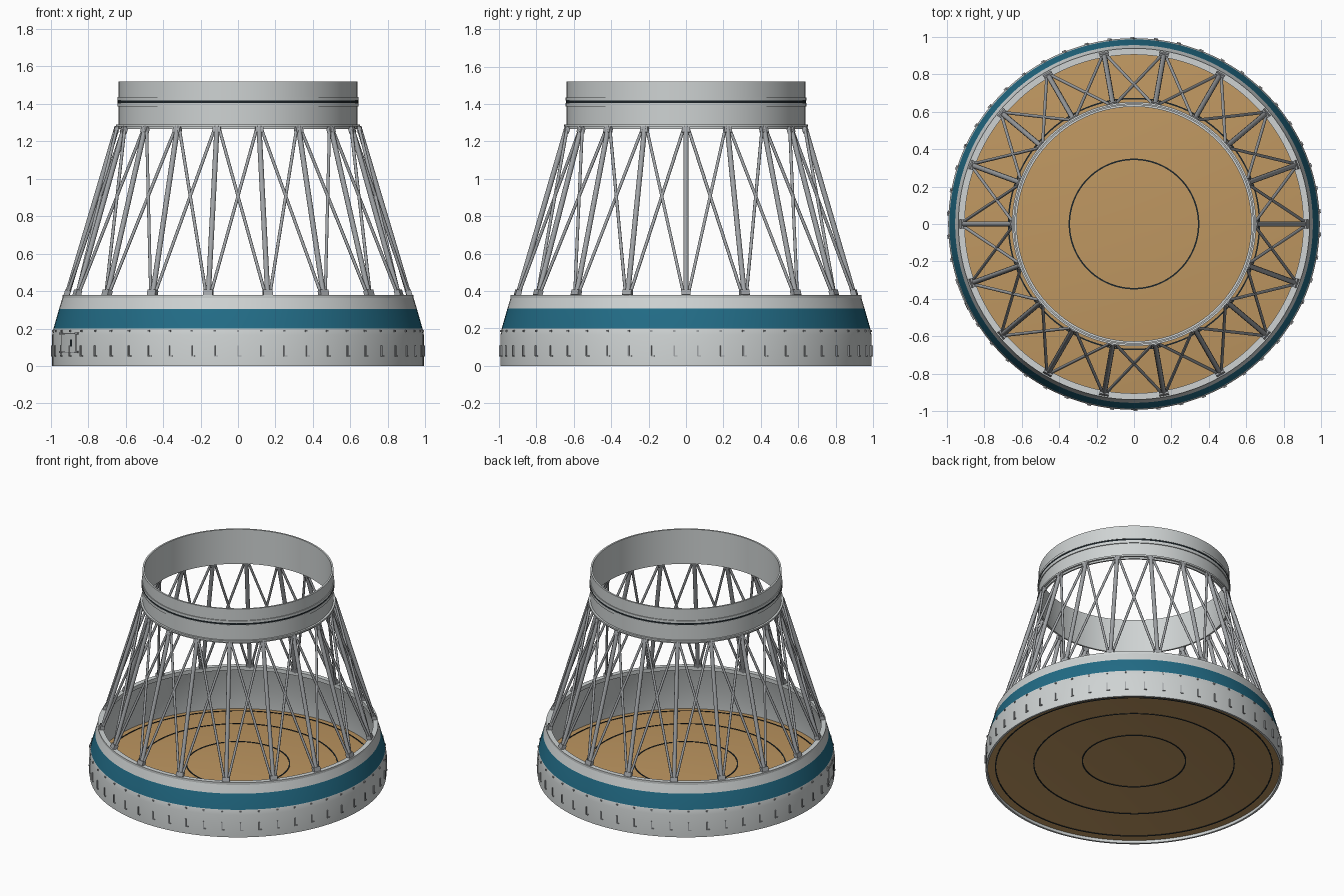
import bpy, bmesh, math
from mathutils import Vector, Matrix

cube = bpy.data.objects.get("Cube")
if cube:
    bpy.data.objects.remove(cube, do_unlink=True)


def material(name, rgb):
    m = bpy.data.materials.new(name)
    m.use_nodes = True
    m.diffuse_color = (*rgb, 1)
    m.node_tree.nodes["Principled BSDF"].inputs["Base Color"].default_value = (*rgb, 1)
    return m


SKIN = material("pale grey skin", (0.62, 0.65, 0.65))
BLUE = material("teal blue band", (0.016, 0.15, 0.24))
TAN = material("tan floor", (0.52, 0.31, 0.12))
STEEL = material("strut grey", (0.36, 0.375, 0.39))
DARK = material("dark seam", (0.012, 0.018, 0.022))


def finish(name, bm, mats, angle=25):
    bmesh.ops.recalc_face_normals(bm, faces=bm.faces)
    mesh = bpy.data.meshes.new(name)
    bm.to_mesh(mesh)
    bm.free()
    obj = bpy.data.objects.new(name, mesh)
    bpy.context.collection.objects.link(obj)
    for m in mats:
        mesh.materials.append(m)
    bpy.ops.object.select_all(action="DESELECT")
    obj.select_set(True)
    bpy.context.view_layer.objects.active = obj
    bpy.ops.object.shade_smooth_by_angle(angle=math.radians(angle))
    return obj


def lathe(name, profile, mats, rule=None, steps=128):
    """Spin a closed (radius, z) profile around the z axis."""
    bm = bmesh.new()
    rings = []
    for i in range(steps):
        a = math.tau * i / steps
        rings.append([bm.verts.new((r * math.cos(a), r * math.sin(a), z)) for r, z in profile])
    n = len(profile)
    for i in range(steps):
        p, q = rings[i], rings[(i + 1) % steps]
        for j in range(n):
            k = (j + 1) % n
            f = bm.faces.new((p[j], q[j], q[k], p[k]))
            if rule:
                f.material_index = rule(j)
    return finish(name, bm, mats)


def hoop(name, r0, r1, z0, z1, mat):
    return lathe(name, [(r0, z0), (r1, z0), (r1, z1), (r0, z1)], [mat])


def polar(r, deg, z):
    a = math.radians(deg)
    return Vector((r * math.cos(a), r * math.sin(a), z))


def add_rod(bm, p, q, radius, sides=10):
    d = q - p
    m = Matrix.Translation((p + q) / 2) @ d.to_track_quat("Z", "Y").to_matrix().to_4x4()
    bmesh.ops.create_cone(bm, cap_ends=True, segments=sides, radius1=radius,
                          radius2=radius, depth=d.length, matrix=m)


def add_box(bm, r, deg, z, depth, width, height, lean=0):
    """Box whose local x points outward from the axis."""
    m = (Matrix.Translation(polar(r, deg, z)) @ Matrix.Rotation(math.radians(deg), 4, "Z")
         @ Matrix.Rotation(lean, 4, "Y") @ Matrix.Diagonal((depth, width, height, 1)))
    bmesh.ops.create_cube(bm, size=1, matrix=m)


# Lower skirt: straight wall, tapered shoulder with the blue band
skirt = [(0.978, 0), (0.992, 0), (0.992, 0.165), (0.985, 0.2), (0.955, 0.305),
         (0.94, 0.355), (0.934, 0.375), (0.908, 0.375), (0.914, 0.35), (0.972, 0.165)]
lathe("lower_skirt", skirt, [SKIN, BLUE], lambda j: 1 if j == 3 else 0)
hoop("skirt_top_flange", 0.904, 0.938, 0.35, 0.378, SKIN)


# Gently domed floor with dark seam rings showing on both sides
def dome(r):
    return 0.09 - 0.06 * r * r


radii = [0.98 * i / 12 for i in range(13)]
bm = bmesh.new()
for offset in (0, -0.012):
    loops = [[bm.verts.new(polar(max(r, 0.002), 360 * i / 96, dome(r) + offset))
              for i in range(96)] for r in radii]
    bm.faces.new(loops[0])
    for a, b in zip(loops, loops[1:]):
        for i in range(96):
            k = (i + 1) % 96
            bm.faces.new((a[i], a[k], b[k], b[i]))
    if offset == 0:
        top_edge = loops[-1]
    else:
        for i in range(96):
            k = (i + 1) % 96
            bm.faces.new((top_edge[i], top_edge[k], loops[-1][k], loops[-1][i]))
finish("domed_floor", bm, [TAN])
for label, r in (("inner", 0.345), ("middle", 0.67), ("outer", 0.926)):
    hoop(label + "_floor_seam", r - 0.004, r + 0.004, dome(r) - 0.015, dome(r) + 0.003, DARK)

# Upper collar with flanges and a dark groove
hoop("upper_collar", 0.626, 0.638, 1.265, 1.52, SKIN)
hoop("collar_base_flange", 0.628, 0.652, 1.278, 1.29, SKIN)
hoop("collar_lower_lip", 0.63, 0.644, 1.385, 1.405, SKIN)
hoop("collar_groove", 0.63, 0.642, 1.405, 1.418, DARK)
hoop("collar_upper_lip", 0.63, 0.644, 1.418, 1.435, SKIN)

# Truss: main struts joined by crossed diagonals
NODES = 18
STEP = 360 / NODES
mains, braces, feet = bmesh.new(), bmesh.new(), bmesh.new()
for i in range(NODES):
    a = i * STEP
    low, high = polar(0.915, a, 0.37), polar(0.645, a, 1.278)
    add_rod(mains, low, high, 0.014, 12)
    for side in (-1, 1):
        add_rod(braces, polar(0.915, a + side * 0.6, 0.37),
                polar(0.645, a + side * (STEP - 0.8), 1.278), 0.0085)
    lean = -math.atan2(0.27, 0.908)
    add_box(feet, 0.912, a, 0.39, 0.03, 0.05, 0.03, lean)
    add_box(feet, 0.648, a, 1.26, 0.026, 0.042, 0.03, lean)
finish("main_struts", mains, [STEEL], 40)
finish("diagonal_braces", braces, [STEEL], 40)
finish("strut_brackets", feet, [STEEL])

# Small clips and bolts around the skirt
clips = bmesh.new()
COUNT = 50
for i in range(COUNT):
    a = 360 * (i + 0.5) / COUNT
    add_box(clips, 0.993, a, 0.08, 0.012, 0.007, 0.058)
    add_box(clips, 0.993, a + 0.5, 0.053, 0.012, 0.018, 0.006)
    add_box(clips, 0.988, a, 0.186, 0.012, 0.012, 0.01)
finish("skirt_clips", clips, [STEEL])


# Side hatch built from curved plates
def curved_plate(name, a0, a1, z0, z1, r, mat, steps=6):
    bm = bmesh.new()
    rows = []
    for i in range(steps + 1):
        a = a0 + (a1 - a0) * i / steps
        rows.append([bm.verts.new(polar(rr, a, z))
                     for rr, z in ((0.985, z0), (r, z0), (r, z1), (0.985, z1))])
    for p, q in zip(rows, rows[1:]):
        for j in range(4):
            k = (j + 1) % 4
            bm.faces.new((p[j], q[j], q[k], p[k]))
    bm.faces.new(rows[0])
    bm.faces.new(rows[-1])
    return finish(name, bm, [mat])


curved_plate("hatch_frame", 198, 210, 0.07, 0.177, 0.994, STEEL)
curved_plate("hatch_door", 198.6, 209.4, 0.076, 0.171, 0.997, SKIN)
curved_plate("hatch_handle", 206, 207.4, 0.105, 0.142, 0.999, DARK, 2)
for i, z in enumerate((0.07, 0.168)):
    curved_plate(("lower", "upper")[i] + "_hatch_hinge", 197.2, 199, z, z + 0.01, 0.999, STEEL, 2)
    curved_plate(("lower", "upper")[i] + "_hatch_latch", 209, 210.8, z, z + 0.01, 0.999, STEEL, 2)
